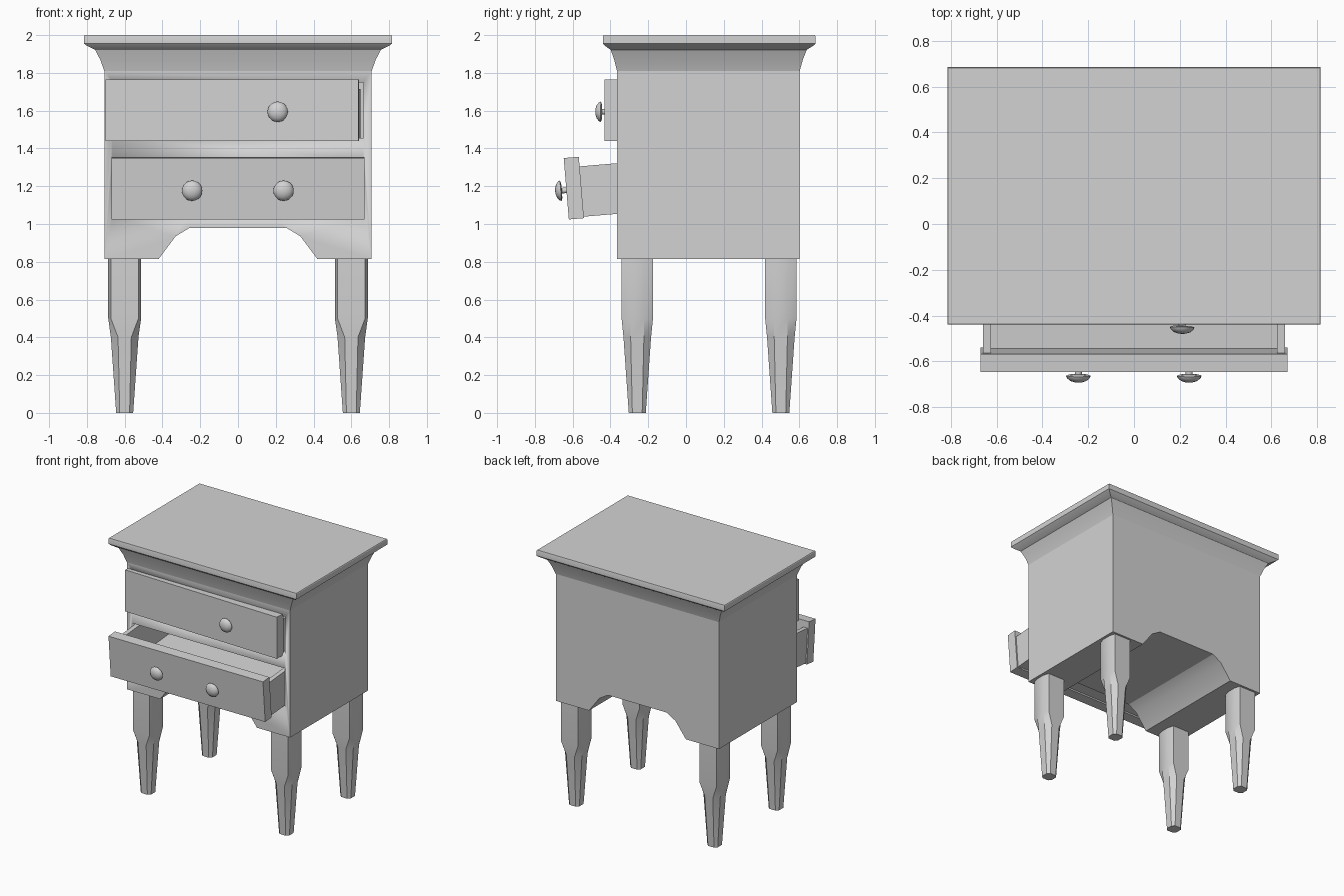
import bpy, bmesh, math
from mathutils import Matrix, Vector

if "Cube" in bpy.data.objects:
    bpy.data.objects.remove(bpy.data.objects["Cube"], do_unlink=True)

grey = bpy.data.materials.new("plain_grey")
grey.use_nodes = True
grey.diffuse_color = (0.65, 0.65, 0.65, 1)
grey.node_tree.nodes["Principled BSDF"].inputs["Base Color"].default_value = grey.diffuse_color


def finish(name, bm, matrix=None, angle=30):
    bmesh.ops.recalc_face_normals(bm, faces=bm.faces)
    mesh = bpy.data.meshes.new(name)
    bm.to_mesh(mesh)
    bm.free()
    mesh.materials.append(grey)
    obj = bpy.data.objects.new(name, mesh)
    bpy.context.collection.objects.link(obj)
    if matrix:
        obj.matrix_world = matrix
    bpy.ops.object.select_all(action='DESELECT')
    obj.select_set(True)
    bpy.context.view_layer.objects.active = obj
    bpy.ops.object.shade_smooth_by_angle(angle=math.radians(angle))
    return obj


def loft(bm, rings):
    """Skin closed rings of equal length and cap both ends."""
    loops = [[bm.verts.new(p) for p in ring] for ring in rings]
    for a, b in zip(loops, loops[1:]):
        for i in range(len(a)):
            j = (i + 1) % len(a)
            bm.faces.new((a[i], a[j], b[j], b[i]))
    bm.faces.new(loops[0][::-1])
    bm.faces.new(loops[-1])


def box(bm, lo, hi):
    lo, hi = Vector(lo), Vector(hi)
    size = Matrix.Diagonal((*(hi - lo), 1))
    bmesh.ops.create_cube(bm, size=1, matrix=Matrix.Translation((lo + hi) / 2) @ size)


# Cabinet body with an arched underside
X, FRONT, BACK, LOW, HIGH = 0.708, -0.365, 0.602, 0.815, 1.81
arch = [(0.42, LOW), (0.33, 0.935), (0.255, 0.98)]
profile = [(-X, HIGH), (-X, LOW)] + [(-x, z) for x, z in arch] + arch[::-1] + [(X, LOW), (X, HIGH)]
bm = bmesh.new()
loft(bm, [[(x, y, z) for x, z in profile] for y in (FRONT, BACK)])
body = finish("cabinet_body", bm)

# Drawer openings
bm = bmesh.new()
for z0, z1 in ((1.04, 1.345), (1.455, 1.75)):
    box(bm, (-0.665, FRONT - 0.1, z0), (0.665, 0.52, z1))
cutter = finish("opening_cutter", bm)
cutter.hide_render = True
cut = body.modifiers.new("openings", 'BOOLEAN')
cut.operation, cut.solver, cut.object = 'DIFFERENCE', 'EXACT', cutter
bpy.context.view_layer.objects.active = body
bpy.ops.object.modifier_apply(modifier=cut.name)
bpy.data.objects.remove(cutter, do_unlink=True)

# Flared cornice and flat top
bm = bmesh.new()
rings = []
for z, f in ((HIGH, 0), (1.87, 0.2), (1.922, 0.45), (1.945, 0.88), (1.955, 1), (1.995, 1), (2.0, 0.97)):
    x, y0, y1 = X + 0.107 * f, FRONT - 0.075 * f, BACK + 0.083 * f
    rings.append([(-x, y0, z), (x, y0, z), (x, y1, z), (-x, y1, z)])
loft(bm, rings)
finish("cornice_top", bm)

# Legs: chamfered block above, tapering octagon below
sections = [(0, 0.045, 0.045, 0.026, 0.026), (0.4, 0.073, 0.073, 0.035, 0.035),
            (0.5, 0.087, 0.083, 0.073, 0.035), (LOW + 0.01, 0.087, 0.083, 0.073, 0.035)]
for side, sx in (("left", 1), ("right", -1)):
    for end, y in (("front", -0.258), ("back", 0.502)):
        bm = bmesh.new()
        rings = []
        for z, hx, hy, fx, fy in sections:
            quad = [(hx, fy), (fx, hy)]
            ring = quad + [(-a, b) for a, b in quad[::-1]]
            ring += [(-a, -b) for a, b in ring]
            rings.append([(a, b, z) for a, b in ring])
        loft(bm, rings)
        finish(f"{end}_{side}_leg", bm, Matrix.Translation((sx * 0.6, y, 0)))

# Drawers: thick front panel, open box behind it, mushroom knobs
knob = [(0.015, -0.005), (0.015, 0.024), (0.04, 0.025), (0.054, 0.03),
        (0.05, 0.04), (0.036, 0.052), (0.018, 0.058), (0, 0.06)]


def drawer(name, matrix, knob_xs, depth=0.75):
    bm = bmesh.new()
    box(bm, (-0.67, -0.04, -0.163), (0.67, 0.04, 0.163))
    finish(name + "_front", bm, matrix)
    bm = bmesh.new()
    for s in (-1, 1):
        xs = sorted((s * 0.66, s * 0.625))
        box(bm, (xs[0], 0.03, -0.155), (xs[1], depth, 0.112))
    box(bm, (-0.626, 0.03, -0.15), (0.626, depth, -0.125))
    box(bm, (-0.626, depth - 0.035, -0.15), (0.626, depth, 0.112))
    finish(name + "_box", bm, matrix)
    for i, x in enumerate(knob_xs):
        bm = bmesh.new()
        verts = [bm.verts.new((r, -d, 0)) for r, d in knob]
        edges = [bm.edges.new(pair) for pair in zip(verts, verts[1:])]
        bmesh.ops.spin(bm, geom=verts + edges, cent=(0, 0, 0), axis=(0, 1, 0),
                       angle=math.tau, steps=20)
        bmesh.ops.remove_doubles(bm, verts=bm.verts, dist=0.0005)
        finish(f"{name}_knob_{i + 1}", bm, matrix @ Matrix.Translation((x, -0.04, -0.008)), 40)


drawer("upper_drawer",
       Matrix.Translation((-0.03, -0.374, 1.602)) @ Matrix.Rotation(math.radians(-1.5), 4, 'Z'),
       [0.242])
drawer("lower_drawer",
       Matrix.Translation((0, -0.594, 1.19)) @ Matrix.Rotation(math.radians(4.8), 4, 'X'),
       [-0.243, 0.241])
